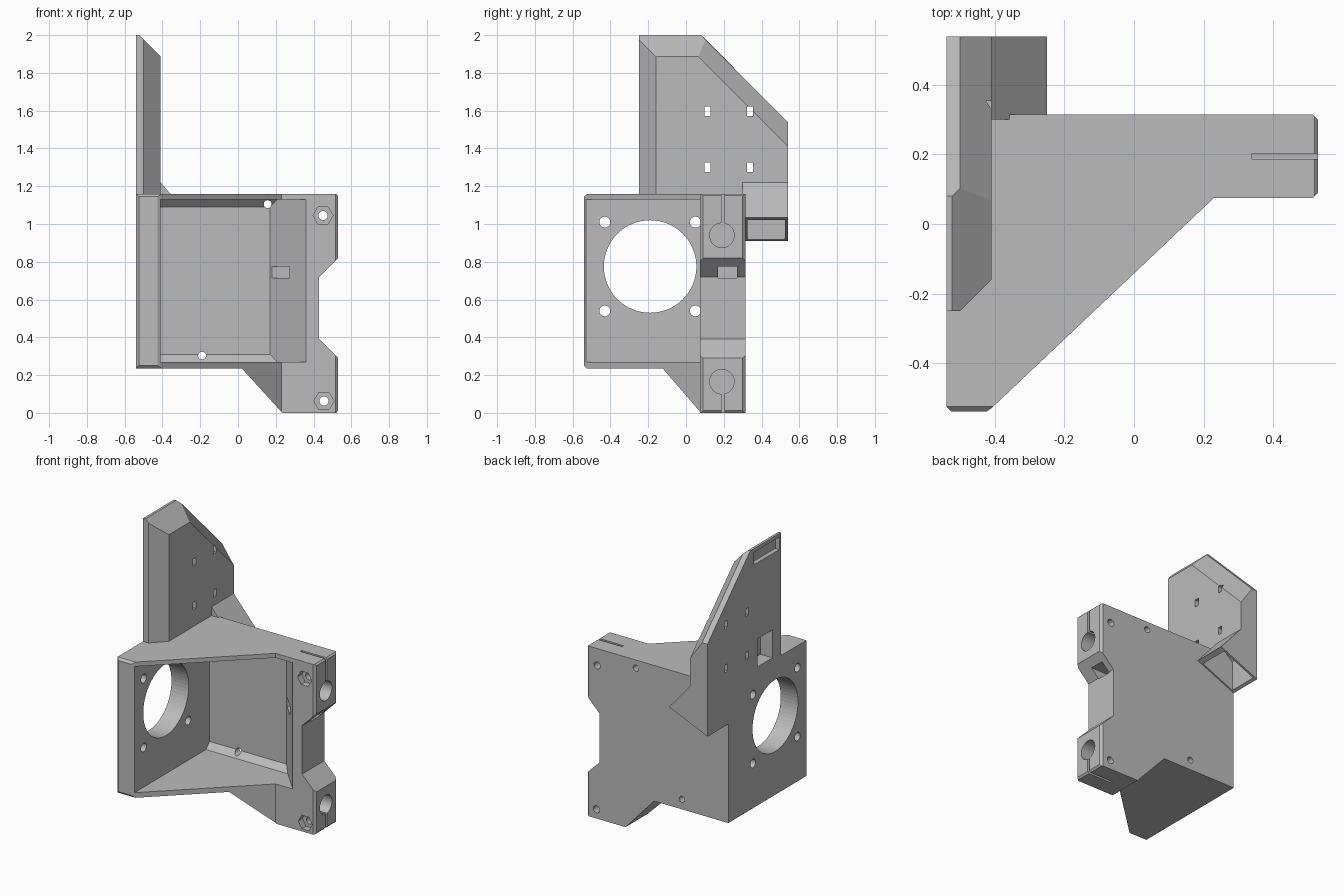
import bpy, bmesh, math
from mathutils import Vector

cube = bpy.data.objects.get("Cube")
if cube:
    bpy.data.objects.remove(cube, do_unlink=True)

grey = bpy.data.materials.new("matte_grey")
grey.use_nodes = True
COLOUR = (0.5, 0.5, 0.5, 1)
grey.diffuse_color = COLOUR
grey.node_tree.nodes["Principled BSDF"].inputs["Base Color"].default_value = COLOUR


def prism(name, pts, axis, a, b):
    """Extrude a 2D outline along an axis from a to b."""
    place = {"x": lambda p, t: (t, p[0], p[1]),
             "y": lambda p, t: (p[0], t, p[1]),
             "z": lambda p, t: (p[0], p[1], t)}[axis]
    bm = bmesh.new()
    low = [bm.verts.new(place(p, a)) for p in pts]
    high = [bm.verts.new(place(p, b)) for p in pts]
    bm.faces.new(low)
    bm.faces.new(high)
    for i in range(len(pts)):
        j = (i + 1) % len(pts)
        bm.faces.new((low[i], low[j], high[j], high[i]))
    bmesh.ops.recalc_face_normals(bm, faces=bm.faces)
    mesh = bpy.data.meshes.new(name)
    bm.to_mesh(mesh)
    bm.free()
    mesh.materials.append(grey)
    ob = bpy.data.objects.new(name, mesh)
    bpy.context.scene.collection.objects.link(ob)
    return ob


def rect(u0, u1, v0, v1):
    return [(u0, v0), (u1, v0), (u1, v1), (u0, v1)]


def circle(u, v, r, n=32):
    return [(u + r * math.cos(math.tau * i / n), v + r * math.sin(math.tau * i / n))
            for i in range(n)]


def combine(ob, other, operation):
    """Apply a boolean and discard the second object."""
    mod = ob.modifiers.new("combine", "BOOLEAN")
    mod.operation, mod.object, mod.solver = operation, other, "EXACT"
    bpy.context.view_layer.update()
    with bpy.context.temp_override(object=ob, active_object=ob, selected_objects=[ob]):
        bpy.ops.object.modifier_apply(modifier=mod.name)
    bpy.data.objects.remove(other, do_unlink=True)


def cut(ob, pts, axis, a, b):
    combine(ob, prism("cutter", pts, axis, a, b), "DIFFERENCE")


def chamfer(ob, point, normal):
    """Slice a corner off with a plane and close the cut."""
    bm = bmesh.new()
    bm.from_mesh(ob.data)
    bmesh.ops.bisect_plane(bm, geom=bm.verts[:] + bm.edges[:] + bm.faces[:],
                           plane_co=point, plane_no=Vector(normal).normalized(),
                           clear_outer=True, dist=1e-5)
    bmesh.ops.holes_fill(bm, edges=[e for e in bm.edges if e.is_boundary], sides=0)
    bmesh.ops.recalc_face_normals(bm, faces=bm.faces)
    bm.to_mesh(ob.data)
    bm.free()


# Housing: plan outline trimmed by the front outline
body = prism("motor_housing", [
    (-.54, -.525), (-.525, -.54), (-.425, -.54), (-.41, -.53), (.23, .075),
    (.515, .075), (.53, .09), (.53, .3), (.515, .315), (-.54, .315)], "z", -.1, 1.3)
combine(body, prism("front_outline", [
    (-.6, .235), (.02, .235), (.235, 0), (.52, 0), (.53, .012), (.53, .29), (.43, .39),
    (.43, .72), (.53, .82), (.53, 1.15), (.52, 1.16), (-.6, 1.16)], "y", -.8, .8), "INTERSECT")
chamfer(body, (0, -.54, .25), (0, -1, -1))
chamfer(body, (0, -.54, 1.145), (0, -1, 1))

# Motor chamber with sloped corners at the back
chamber = prism("chamber", [(-.41, -.8), (-.41, .28), (.17, .28), (.36, .075), (.36, -.8)],
                "z", .27, 1.13)
chamfer(chamber, (0, .28, .31), (0, 1, -1))
chamfer(chamber, (0, .28, 1.09), (0, 1, 1))
combine(body, chamber, "DIFFERENCE")

# Motor opening and its four screw holes
cut(body, circle(-.19, .775, .245, 64), "x", -.7, -.35)
for y in (-.43, .05):
    for z in (.54, 1.01):
        cut(body, circle(y, z, .029, 20), "x", -.7, -.35)

# Rod sockets with clamping slits
for z, slit in ((.94, (.94, 1.3)), (.165, (-.1, .165))):
    cut(body, circle(.19, z, .065), "x", .34, .7)
    cut(body, rect(.187, .203, *slit), "x", .34, .7)

# Clamp screws with nut traps, then the wall screws
for x, z in ((.45, 1.045), (.455, .063)):
    cut(body, circle(x, z, .053, 6), "y", -.1, .12)
    cut(body, circle(x, z, .024, 20), "y", -.1, .5)
for x, z in ((.157, 1.105), (-.19, .303)):
    cut(body, circle(x, z, .021, 20), "y", .1, .5)

# Cable passage through the side wall
cut(body, rect(.17, .27, .715, .775), "x", .15, .6)

# Upright plate with three bevelled edges
plate = prism("upright_plate", [(-.25, 1.16), (-.25, 2), (.08, 2), (.54, 1.54), (.54, 1.2),
                                (.315, 1.2), (.315, 1.16)], "x", -.54, -.41)
chamfer(plate, (-.41, 0, 1.887), (1, 0, 1))
chamfer(plate, (-.41, -.16, 0), (1, -1, 0))
chamfer(plate, (-.5, .08, 2), (math.sqrt(2), 1, 1))
for y in (.115, .338):
    for z in (1.3, 1.597):
        cut(plate, rect(y - .016, y + .016, z - .025, z + .025), "x", -.7, -.3)
# Shallow pockets in the outer face
cut(plate, rect(-.235, .04, 1.89, 1.975), "x", -.7, -.51)
cut(plate, rect(-.16, 0, 1.18, 1.37), "x", -.7, -.45)

# Hollow wedge bracket behind the housing
wedge = prism("wedge_bracket", [(-.54, .91), (-.25, 1.035), (-.41, 1.22), (-.54, 1.22)],
              "y", .3, .54)
cut(wedge, [(-.52, .85), (-.52, 1.12), (-.44, 1.19), (-.275, 1.01), (-.275, .85)],
    "y", .325, .525)
combine(plate, wedge, "UNION")
combine(body, plate, "UNION")
body.name = "motor_mount"
